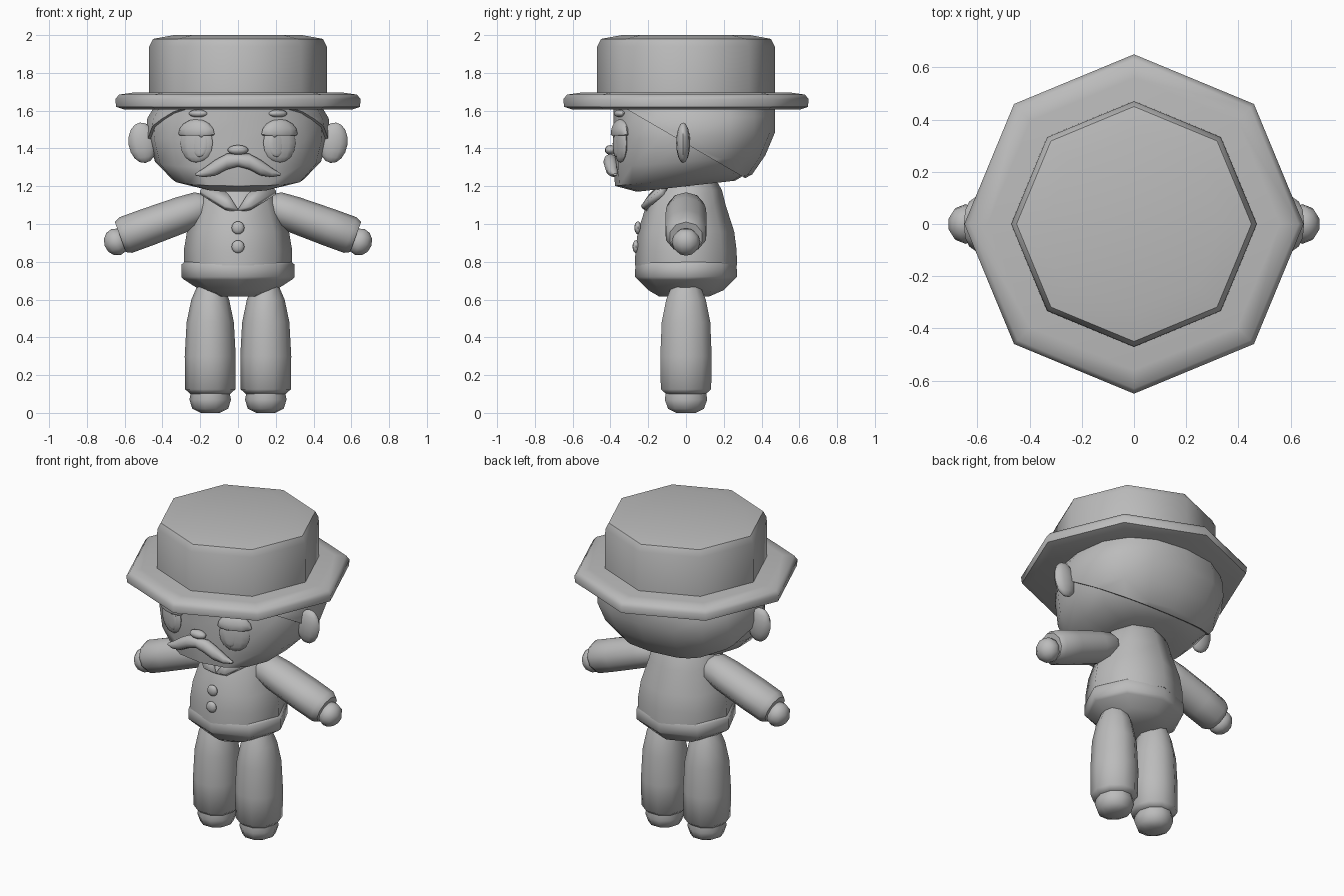
import bpy, bmesh
from math import sin, cos, pi, radians
from mathutils import Matrix, Vector

cube = bpy.data.objects.get("Cube")
if cube:
    bpy.data.objects.remove(cube)

GREY = (0.5, 0.5, 0.5, 1)
grey = bpy.data.materials.new("plain_grey")
grey.use_nodes = True
grey.diffuse_color = GREY
for node in grey.node_tree.nodes:
    if node.type == 'BSDF_PRINCIPLED':
        node.inputs["Base Color"].default_value = GREY


def finish(bm, name, matrix=Matrix(), side=1, angle=50):
    """Turn a bmesh into a smooth-shaded object; side -1 mirrors it in x."""
    bm.transform(Matrix.Diagonal((side, 1, 1, 1)) @ matrix)
    bmesh.ops.recalc_face_normals(bm, faces=bm.faces)
    mesh = bpy.data.meshes.new(name)
    bm.to_mesh(mesh)
    bm.free()
    mesh.materials.append(grey)
    obj = bpy.data.objects.new(name, mesh)
    bpy.context.collection.objects.link(obj)
    bpy.ops.object.select_all(action='DESELECT')
    obj.select_set(True)
    bpy.context.view_layer.objects.active = obj
    bpy.ops.object.shade_smooth_by_angle(angle=radians(angle))
    return obj


def loft(rings, n, power=2, tilt=0):
    """Skin rings of (z, rx, ry, cx, cy); power squares them, tilt raises the back."""
    bm = bmesh.new()
    loops = []
    for z, rx, ry, *c in rings:
        cx, cy = c or (0, 0)
        loop = []
        for i in range(n):
            a = 2 * pi * i / n
            u, v = [(1 if t > 0 else -1) * abs(t) ** (2 / power) if abs(t) > 1e-6 else 0
                    for t in (cos(a), sin(a))]
            loop.append(bm.verts.new((cx + rx * u, cy + ry * v, z + tilt * (cy + ry * v) * (1.65 - z))))
        loops.append(loop)
    for low, high in zip(loops, loops[1:]):
        for i in range(n):
            j = (i + 1) % n
            bm.faces.new((low[i], low[j], high[j], high[i]))
    bm.faces.new(loops[0][::-1])
    bm.faces.new(loops[-1])
    return bm


def blob(name, centre, size, side=1, turn=0, lean=0, seg=12, flat=False):
    """Ellipsoid; flat squashes its lower half into a lid."""
    bm = bmesh.new()
    bmesh.ops.create_uvsphere(bm, u_segments=seg, v_segments=max(6, seg * 2 // 3), radius=1)
    if flat:
        for v in bm.verts:
            v.co.z = max(v.co.z, -0.08)
    m = (Matrix.Translation(centre) @ Matrix.Rotation(radians(turn), 4, 'Z')
         @ Matrix.Rotation(radians(lean), 4, 'Y') @ Matrix.Diagonal((*size, 1)))
    finish(bm, name, m, side)


# Hat: octagonal brim and crown
finish(loft([(1.605, 0.6, 0.6), (1.62, 0.645, 0.645), (1.66, 0.65, 0.65), (1.685, 0.63, 0.63),
             (1.695, 0.56, 0.56)], 8), "hat_brim")
finish(loft([(1.66, 0.472, 0.472), (1.94, 0.47, 0.47), (1.98, 0.45, 0.45), (2.0, 0.34, 0.34)], 8),
       "hat_crown")

# Head, with hair as a slightly larger shell cut along a slanted hairline


def head_rings(g):
    return [(1.20 - g, 0.2, 0.26, 0, 0.0), (1.24 - g, 0.35 + g, 0.355 + g, 0, -0.02),
            (1.33, 0.44 + g, 0.395 + g, 0, 0.01), (1.46, 0.475 + g, 0.42 + g, 0, 0.035),
            (1.56, 0.465 + g, 0.42 + g, 0, 0.035), (1.65, 0.41 + g, 0.42 + g, 0, 0.035)]


finish(loft(head_rings(0), 16, 2.4, 0.25), "head")
hair = loft(head_rings(0.015), 16, 2.4, 0.25)
cut = bmesh.ops.bisect_plane(hair, geom=hair.verts[:] + hair.edges[:] + hair.faces[:],
                             plane_co=(0, 0, 1.425), plane_no=(0, 0.5, 0.86), clear_inner=True)
bmesh.ops.holes_fill(hair, edges=[e for e in hair.edges if e.is_boundary])
finish(hair, "hair")

# Nose and moustache, the moustache skinned sideways from tip to tip
blob("nose", (0, -0.40, 1.392), (0.055, 0.03, 0.026))
half = [(0.225, 0.006, 0.01, 1.262, -0.375), (0.18, 0.024, 0.025, 1.272, -0.385),
        (0.12, 0.042, 0.034, 1.298, -0.395), (0.06, 0.042, 0.038, 1.33, -0.4)]
tash = [(-x, rz, ry, -z, y) for x, rz, ry, z, y in half] + [(0, 0.034, 0.03, -1.338, -0.4)]
tash += [(x, rz, ry, -z, y) for x, rz, ry, z, y in half[::-1]]
finish(loft(tash, 8), "moustache", Matrix.Rotation(pi / 2, 4, 'Y'))

# Jacket, hem and hips
finish(loft([(0.78, 0.285, 0.27), (0.86, 0.287, 0.268), (0.96, 0.27, 0.255), (1.1, 0.222, 0.21),
             (1.18, 0.195, 0.18, 0, 0.01), (1.25, 0.13, 0.12, 0, 0.03)], 8), "jacket")
finish(loft([(0.615, 0.11, 0.13, 0, -0.01), (0.65, 0.2, 0.2), (0.705, 0.285, 0.255),
             (0.72, 0.3, 0.27), (0.785, 0.3, 0.268), (0.803, 0.28, 0.26)], 8), "jacket_hem")
for label, z, y in (("upper", 0.98, -0.255), ("lower", 0.88, -0.265)):
    blob(label + "_button", (0, y, z), (0.034, 0.018, 0.034))

# Paired parts
for label, side in (("left", 1), ("right", -1)):
    blob(label + "_ear", (0.505, -0.015, 1.43), (0.075, 0.037, 0.108), side, 0, 8)

    # Eye layers follow the curve of the face
    blob(label + "_eye", (0.22, -0.347, 1.43), (0.092, 0.025, 0.105), side, 20)
    blob(label + "_iris", (0.205, -0.37, 1.425), (0.045, 0.01, 0.07), side, 20)
    blob(label + "_eye_glint", (0.195, -0.382, 1.475), (0.014, 0.006, 0.016), side, 20, 0, 8)
    blob(label + "_eyelid", (0.22, -0.347, 1.475), (0.102, 0.042, 0.08), side, 20, 0, 12, True)
    blob(label + "_eyebrow", (0.212, -0.352, 1.585), (0.052, 0.025, 0.02), side, 20)

    # Collar flap
    bm = bmesh.new()
    corners = [(0, -0.215, 1.07), (0.07, -0.225, 1.085), (0.2, -0.13, 1.165),
               (0.14, -0.1, 1.22), (0.05, -0.18, 1.15)]
    bm.faces.new([bm.verts.new(c) for c in corners])
    flap = finish(bm, label + "_collar_flap", Matrix(), side)
    solid = flap.modifiers.new("thickness", 'SOLIDIFY')
    solid.thickness = 0.035
    solid.offset = 0

    # Arm skinned along its own axis, then swung outwards and down
    swing = Matrix.Translation((0.2, 0, 1.085)) @ Matrix.Rotation(radians(110), 4, 'Y')
    finish(loft([(-0.06, 0.05, 0.06), (0, 0.088, 0.1), (0.1, 0.096, 0.112), (0.3, 0.1, 0.115),
                 (0.42, 0.1, 0.11), (0.45, 0.085, 0.09)], 10), label + "_arm", swing, side)
    blob(label + "_hand", (0.645, 0, 0.905), (0.068, 0.076, 0.073), side, 0, 20, 10)

    # Leg and shoe
    place = Matrix.Translation((0.147, 0, 0))
    finish(loft([(0.1, 0.105, 0.11), (0.125, 0.133, 0.14), (0.3, 0.135, 0.143), (0.48, 0.125, 0.135),
                 (0.6, 0.1, 0.11), (0.67, 0.07, 0.08)], 10), label + "_leg", place, side)
    finish(loft([(0, 0.05, 0.055), (0.022, 0.095, 0.1), (0.07, 0.11, 0.118), (0.12, 0.1, 0.11)], 10),
           label + "_shoe", place, side)
